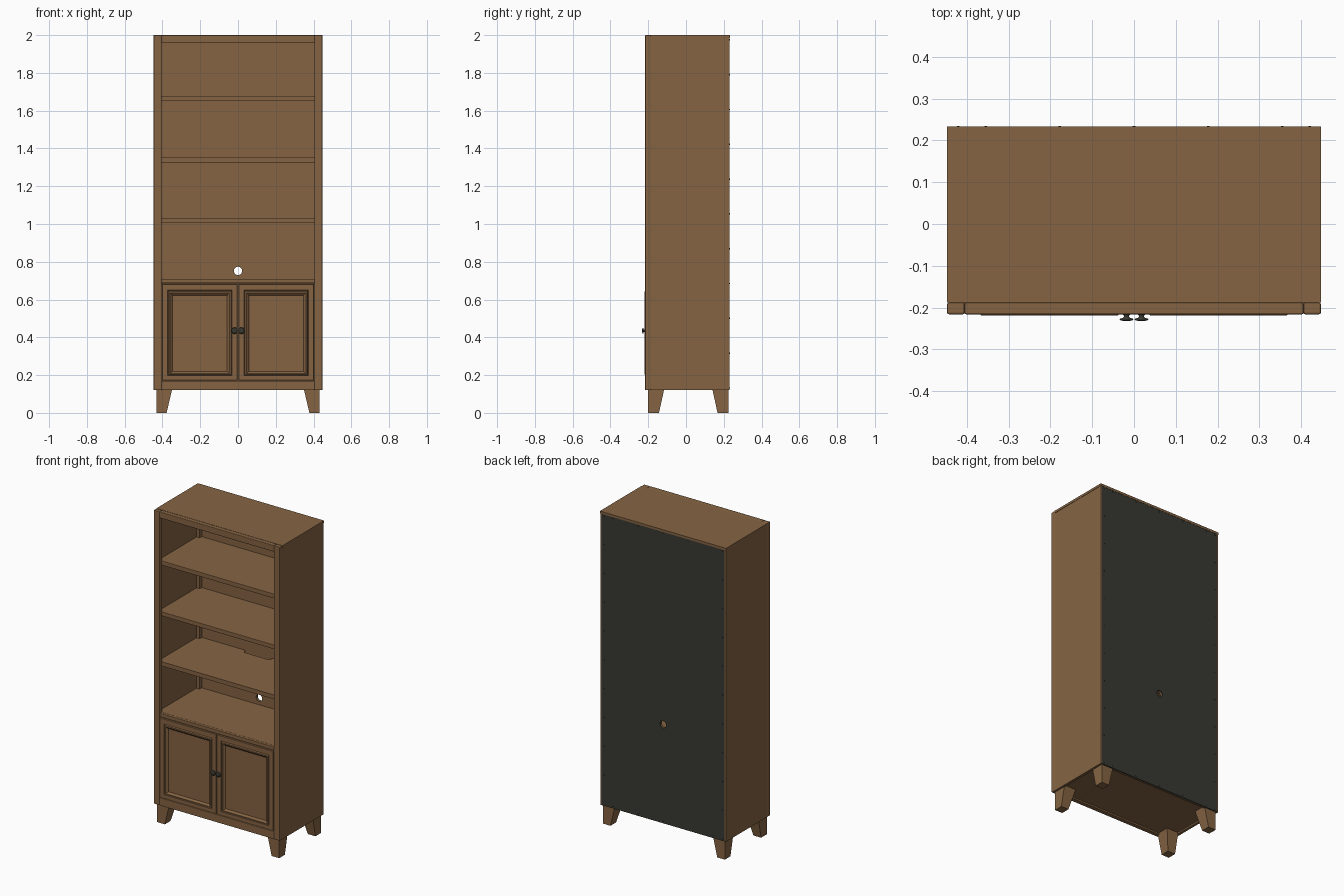
import bpy, bmesh, math
from mathutils import Vector, Matrix

if "Cube" in bpy.data.objects:
    bpy.data.objects.remove(bpy.data.objects["Cube"])


def make_material(name, rgb):
    m = bpy.data.materials.new(name)
    m.use_nodes = True
    m.diffuse_color = (*rgb, 1)
    m.node_tree.nodes["Principled BSDF"].inputs["Base Color"].default_value = (*rgb, 1)
    return m


WOOD = make_material("brown_wood", (0.235, 0.127, 0.056))
DARK = make_material("charcoal", (0.04, 0.041, 0.032))


def finish(name, bm, mat):
    bmesh.ops.recalc_face_normals(bm, faces=bm.faces)
    mesh = bpy.data.meshes.new(name)
    bm.to_mesh(mesh)
    bm.free()
    obj = bpy.data.objects.new(name, mesh)
    bpy.context.collection.objects.link(obj)
    mesh.materials.append(mat)
    return obj


def box(name, lo, hi, mat=WOOD, bevel=0.0):
    bm = bmesh.new()
    bmesh.ops.create_cube(bm, size=1)
    lo, hi = Vector(lo), Vector(hi)
    for v in bm.verts:
        v.co = (lo + hi) / 2 + v.co * (hi - lo)
    obj = finish(name, bm, mat)
    if bevel:
        mod = obj.modifiers.new("soft_edges", "BEVEL")
        mod.width = bevel
        mod.segments = 2
    return obj


def plate(name, loops, offset, mat):
    """Flat board from an outline and optional holes, extruded by offset."""
    bm = bmesh.new()
    for loop in loops:
        verts = [bm.verts.new(p) for p in loop]
        for a, b in zip(verts, verts[1:] + verts[:1]):
            bm.edges.new((a, b))
    bmesh.ops.triangle_fill(bm, edges=bm.edges[:], use_beauty=True)
    geo = bmesh.ops.extrude_face_region(bm, geom=bm.faces[:], use_keep_orig=True)["geom"]
    bmesh.ops.translate(bm, vec=offset, verts=[g for g in geo if isinstance(g, bmesh.types.BMVert)])
    return finish(name, bm, mat)


def rings(name, loops, mat=WOOD):
    """Skin a stack of four-cornered loops, closed at both ends."""
    bm = bmesh.new()
    rows = [[bm.verts.new(p) for p in loop] for loop in loops]
    for r, s in zip(rows, rows[1:]):
        for i in range(4):
            j = (i + 1) % 4
            bm.faces.new((r[i], r[j], s[j], s[i]))
    bm.faces.new(rows[0])
    bm.faces.new(rows[-1])
    return finish(name, bm, mat)


W, FRONT, FRAME, BACK = 0.447, -0.216, -0.188, 0.233
OPEN, BASE, TOP = 0.405, 0.12, 2.0

# Carcass and face frame
box("top_panel", (-W, FRAME, 1.985), (W, BACK, TOP))
box("bottom_panel", (-0.43, FRAME, 0.13), (0.43, 0.223, 0.165))
box("top_rail", (-OPEN, FRONT, 1.96), (OPEN, FRAME, TOP), bevel=0.003)
box("bottom_rail", (-OPEN, FRONT, BASE), (OPEN, FRAME, 0.17), bevel=0.003)
for side, s in (("left", 1), ("right", -1)):
    def span(a, b):
        return min(a * s, b * s), max(a * s, b * s)
    a, b = span(0.428, 0.445)
    box(side + "_side_panel", (a, FRAME, BASE), (b, 0.231, 1.985))
    a, b = span(OPEN, W)
    box(side + "_stile", (a, FRONT, BASE), (b, FRAME, TOP), bevel=0.004)
    a, b = span(OPEN, 0.428)
    box(side + "_rear_cleat", (a, 0.19, 0.165), (b, 0.213, 1.985))

# Back boards with a cable hole
def back_loops(y):
    edge = [(x, y, z) for x, z in ((-0.436, BASE), (0.436, BASE), (0.436, 1.985), (-0.436, 1.985))]
    inner = [(max(-0.428, min(0.428, x)), y, z) for x, _, z in edge]
    hole = [(0.022 * math.cos(t), y, 0.752 + 0.022 * math.sin(t))
            for t in [i * math.tau / 24 for i in range(24)]]
    return [edge if y > 0.22 else inner, hole]


plate("back_lining", back_loops(0.213), (0, 0.011, 0), WOOD)
plate("back_board", back_loops(0.224), (0, 0.0075, 0), DARK)

# Shelves, one with a cable notch at the rear
for name, z0, z1 in (("upper_shelf", 1.65, 1.678), ("middle_shelf", 1.325, 1.352),
                     ("cabinet_top", 0.685, 0.71)):
    box(name, (-0.428, -0.195, z0), (0.428, 0.213, z1), bevel=0.002)
box("cabinet_top_lip", (-OPEN, FRONT + 0.002, 0.687), (OPEN, -0.195, 0.71), bevel=0.002)
notch = [(-0.428, -0.195), (0.428, -0.195), (0.428, 0.213), (0.1, 0.213),
         (0.085, 0.185), (-0.085, 0.185), (-0.1, 0.213), (-0.428, 0.213)]
plate("lower_shelf", [[(x, y, 1.005) for x, y in notch]], (0, 0, 0.027), WOOD)

# Doors: stepped moulding around a recessed panel
steps = [(0, -0.195), (0, -0.213), (0.002, FRONT), (0.03, FRONT), (0.032, -0.211),
         (0.036, -0.2185), (0.043, -0.2185), (0.05, -0.212), (0.055, -0.206)]
for side, x0, x1 in (("left", 0.002, 0.402), ("right", -0.402, -0.002)):
    z0, z1 = 0.172, 0.683
    rings(side + "_door", [[(x0 + d, y, z0 + d * 0.85), (x1 - d, y, z0 + d * 0.85),
                            (x1 - d, y, z1 - d * 1.1), (x0 + d, y, z1 - d * 1.1)]
                           for d, y in steps])

# Turned knobs
profile = [(0.009, 0), (0.006, 0.004), (0.007, 0.008), (0.017, 0.011), (0.015, 0.014), (0.007, 0.016)]
for side, x in (("left", 0.018), ("right", -0.018)):
    bm = bmesh.new()
    n = 20
    rows = [[bm.verts.new((x + r * math.cos(i * math.tau / n), FRONT - d,
                           0.435 + r * math.sin(i * math.tau / n))) for i in range(n)]
            for r, d in profile]
    for a, b in zip(rows, rows[1:]):
        for i in range(n):
            bm.faces.new((a[i], a[(i + 1) % n], b[(i + 1) % n], b[i])).smooth = True
    bm.faces.new(rows[0])
    bm.faces.new(rows[-1])
    finish(side + "_knob", bm, DARK)

# Tapered feet, vertical on the outer faces
for side, s in (("left", 1), ("right", -1)):
    for end, outer, top, low in (("front", -0.2, -0.114, -0.143), ("rear", 0.224, 0.138, 0.167)):
        rings(f"{end}_{side}_foot",
              [[(s * xi, outer, z), (s * 0.432, outer, z), (s * 0.432, yi, z), (s * xi, yi, z)]
               for xi, yi, z in ((0.378, low, 0), (0.347, top, 0.132))])

# Small screw heads around the back board
spots = [(x, z) for z in (0.132, 1.975) for x in (-0.355, -0.178, 0, 0.178, 0.355)]
spots += [(s * 0.42, 0.132 + i * 0.1843) for s in (-1, 1) for i in range(11)]
bm = bmesh.new()
for x, z in spots:
    bmesh.ops.create_cone(bm, cap_ends=True, segments=8, radius1=0.004, radius2=0.003, depth=0.004,
                          matrix=Matrix.Translation((x, 0.232, z)) @ Matrix.Rotation(-math.pi / 2, 4, "X"))
finish("back_screws", bm, DARK)
